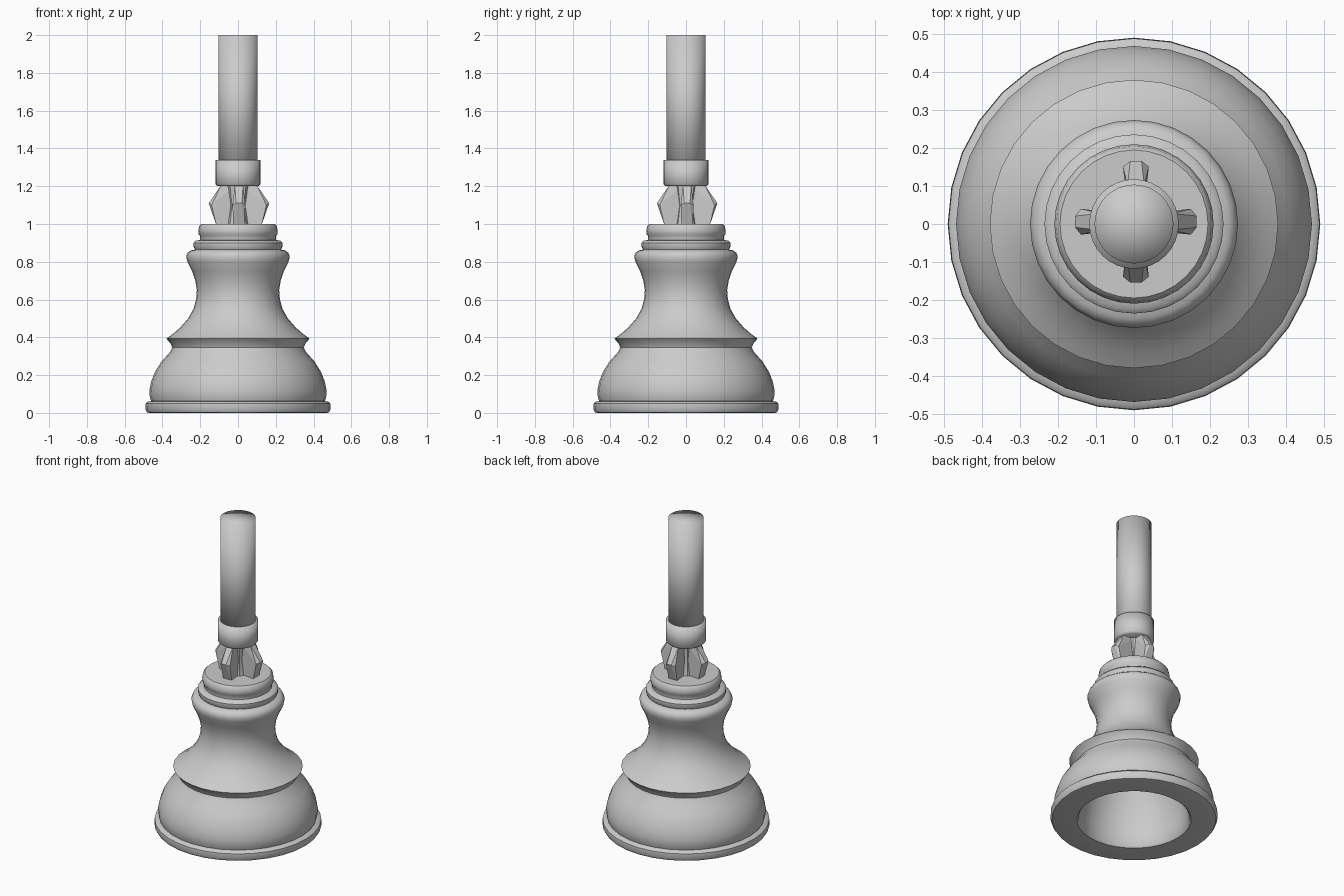
import bpy, bmesh, math
from mathutils import Matrix


def finish(bm, name, angle):
    bmesh.ops.recalc_face_normals(bm, faces=bm.faces)
    mesh = bpy.data.meshes.new(name)
    bm.to_mesh(mesh)
    bm.free()
    ob = bpy.data.objects.new(name, mesh)
    bpy.context.collection.objects.link(ob)
    if angle:
        bpy.ops.object.select_all(action='DESELECT')
        ob.select_set(True)
        bpy.context.view_layer.objects.active = ob
        bpy.ops.object.shade_smooth_by_angle(angle=math.radians(angle))
    return ob


def lathe(name, profile, angle, n=32):
    """Revolve an (r, z) profile around z; r = 0 ends become poles."""
    bm = bmesh.new()
    rings = []
    for r, z in profile:
        if r == 0:
            rings.append([bm.verts.new((0, 0, z))] * n)
        else:
            rings.append([bm.verts.new((r * math.cos(i * math.tau / n),
                                        r * math.sin(i * math.tau / n), z)) for i in range(n)])
    for a, b in zip(rings, rings[1:]):
        for i in range(n):
            j = (i + 1) % n
            bm.faces.new(list(dict.fromkeys((a[i], a[j], b[j], b[i]))))
    return finish(bm, name, angle)


# Bell-shaped base: top disc, stacked rings, waist, dome, foot rim, hollow inside
lathe("bell_base", [
    (0, 1.0), (0.195, 1.0), (0.205, 0.99), (0.21, 0.965), (0.208, 0.945), (0.20, 0.935),
    (0.20, 0.915), (0.225, 0.912), (0.236, 0.90), (0.236, 0.882), (0.228, 0.865),
    (0.25, 0.86), (0.266, 0.848), (0.274, 0.828), (0.268, 0.80), (0.243, 0.75),
    (0.226, 0.70), (0.218, 0.65), (0.222, 0.60), (0.236, 0.55), (0.264, 0.50),
    (0.308, 0.45), (0.345, 0.418), (0.38, 0.393), (0.358, 0.37), (0.348, 0.345), (0.362, 0.32),
    (0.405, 0.272), (0.44, 0.217), (0.46, 0.165), (0.469, 0.12), (0.467, 0.085), (0.46, 0.062),
    (0.478, 0.06), (0.489, 0.05), (0.491, 0.02), (0.482, 0.003), (0.47, 0.0),
    (0.335, 0.0), (0.325, 0.012), (0.32, 0.1), (0.305, 0.2), (0.275, 0.3), (0.235, 0.4),
    (0.19, 0.5), (0.16, 0.6), (0.15, 0.7), (0.13, 0.79), (0, 0.83)], 42)

# Rod and the collar that holds it
lathe("rod", [(0, 1.22), (0.104, 1.22), (0.104, 2.0), (0, 2.0)], 180)
lathe("collar", [(0, 1.2), (0.108, 1.2), (0.118, 1.21), (0.118, 1.34), (0, 1.34)], 180)

# Four faceted fins between base and collar
half = [(0.02, 0.02, 1.205), (0.095, 0.022, 1.205), (0.16, 0.015, 1.11),
        (0.145, 0.034, 1.10), (0.12, 0.03, 0.995), (0.02, 0.02, 0.995)]
for k in range(4):
    bm = bmesh.new()
    for x, y, z in half:
        bm.verts.new((x, y, z))
        bm.verts.new((x, -y, z))
    bmesh.ops.convex_hull(bm, input=bm.verts)
    turn = Matrix.Translation((0.005, 0.006, 0)) @ Matrix.Rotation(k * math.pi / 2, 4, 'Z')
    bmesh.ops.transform(bm, matrix=turn, verts=bm.verts)
    finish(bm, f"fin_{k + 1}", 0)

# Small core joining the fins
lathe("fin_core", [(0, 0.995), (0.06, 0.995), (0.045, 1.1), (0.06, 1.205), (0, 1.205)], 20, 8)
